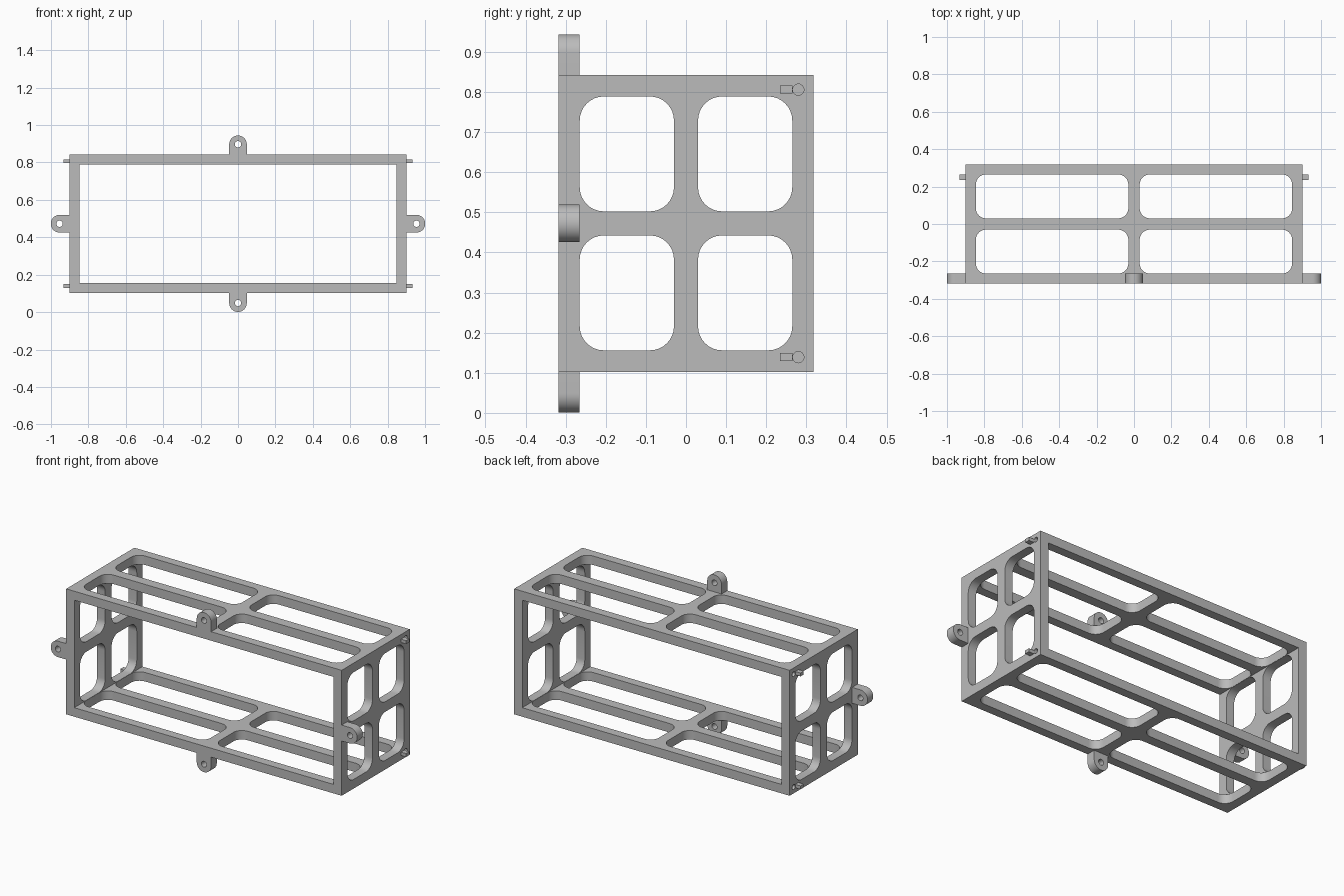
import bpy, bmesh
from math import pi, cos, sin
from mathutils import Vector

if "Cube" in bpy.data.objects:
    bpy.data.objects.remove(bpy.data.objects["Cube"])

grey = bpy.data.materials.new("mid grey")
grey.use_nodes = True
GREY = (0.5, 0.5, 0.5, 1)
grey.diffuse_color = GREY
grey.node_tree.nodes["Principled BSDF"].inputs["Base Color"].default_value = GREY

HX, HY, Z0, Z1, T = 0.9, 0.318, 0.102, 0.843, 0.053   # frame extents, wall
ZM = (Z0 + Z1) / 2
RIB = 0.03                                           # half width of cross ribs


def prism(name, outline, axis, lo, hi):
    """Extrude a 2D outline along an axis (0=x, 1=y, 2=z)."""
    def place(p, d):
        co = list(p)
        co.insert(axis, d)
        return co
    bm = bmesh.new()
    a = [bm.verts.new(place(p, lo)) for p in outline]
    b = [bm.verts.new(place(p, hi)) for p in outline]
    bm.faces.new(a)
    bm.faces.new(b[::-1])
    n = len(a)
    for i in range(n):
        bm.faces.new((a[i], b[i], b[(i + 1) % n], a[(i + 1) % n]))
    bmesh.ops.recalc_face_normals(bm, faces=bm.faces)
    me = bpy.data.meshes.new(name)
    bm.to_mesh(me)
    bm.free()
    me.materials.append(grey)
    ob = bpy.data.objects.new(name, me)
    bpy.context.collection.objects.link(ob)
    return ob


def arc(u, v, r, start, sweep, n):
    return [(u + r * cos(start + sweep * i / n), v + r * sin(start + sweep * i / n))
            for i in range(n + 1)]


def circle(u, v, r, n=24):
    return arc(u, v, r, 0, 2 * pi, n)[:-1]


def rect(u0, u1, v0, v1):
    return [(u0, v0), (u1, v0), (u1, v1), (u0, v1)]


def rounded(u0, u1, v0, v1, r):
    corners = [(u1 - r, v1 - r), (u0 + r, v1 - r), (u0 + r, v0 + r), (u1 - r, v0 + r)]
    return [p for i, (u, v) in enumerate(corners)
            for p in arc(u, v, r, i * pi / 2, pi / 2, 8)]


def cut(ob, cutter):
    cutter.hide_render = True
    m = ob.modifiers.new("cut", "BOOLEAN")
    m.operation, m.solver, m.object = "DIFFERENCE", "EXACT", cutter
    bpy.context.view_layer.objects.active = ob
    bpy.ops.object.modifier_apply(modifier=m.name)
    bpy.data.objects.remove(cutter)


def smooth(ob):
    bpy.ops.object.select_all(action="DESELECT")
    ob.select_set(True)
    bpy.context.view_layer.objects.active = ob
    bpy.ops.object.shade_smooth_by_angle(angle=pi / 6)


# Open box frame, hollow from front to back
frame = prism("frame", rect(-HX, HX, Z0, Z1), 1, -HY, HY)
cut(frame, prism("cavity", rect(T - HX, HX - T, Z0 + T, Z1 - T), 1, -1, 1))

# Rounded windows through the top and bottom, then through both ends
E = 0.001
for sy in (0, 1):
    y0, y1 = (RIB, HY - T) if sy else (T - HY, -RIB)
    for s in (0, 1):
        x0, x1 = (RIB, HX - T - E) if s else (T + E - HX, -RIB)
        cut(frame, prism("window", rounded(x0, x1, y0, y1, 0.055), 2, -1, 2))
        z0, z1 = (ZM + RIB, Z1 - T - E) if s else (Z0 + T + E, ZM - RIB)
        cut(frame, prism("window", rounded(y0, y1, z0, z1, 0.06), 0, -2, 2))

# Locating pegs with a blind pin hole beside each, near the back corners
for sx, side in ((1, "left"), (-1, "right")):
    for z, level in ((Z0 + 0.037, "lower"), (Z1 - 0.037, "upper")):
        xs = sorted((sx * (HX - T), sx * (HX + 0.1)))
        cut(frame, prism("pin_hole", circle(0.28, z, 0.014), 0, *xs))
        xs = sorted((sx * (HX - 0.005), sx * (HX + 0.034)))
        prism(f"{level}_{side}_peg", rect(0.235, 0.265, z - 0.01, z + 0.01), 0, *xs)
smooth(frame)

# Round-ended mounting tabs with bolt holes, one per front edge
R = 0.047
for name, u, v, ang in (("left_tab", HX, ZM, 0), ("top_tab", 0, Z1, pi / 2),
                        ("right_tab", -HX, ZM, pi), ("bottom_tab", 0, Z0, -pi / 2)):
    out = Vector((cos(ang), sin(ang)))
    side = Vector((-out.y, out.x))
    base = Vector((u, v))
    centre = base + out * 0.054
    outline = [tuple(base + side * R), tuple(base - side * R)]
    outline += arc(centre.x, centre.y, R, ang - pi / 2, pi, 24)
    tab = prism(name, outline, 1, -HY, T - HY)
    cut(tab, prism("bolt_hole", circle(centre.x, centre.y, 0.017), 1, -1, 1))
    smooth(tab)
